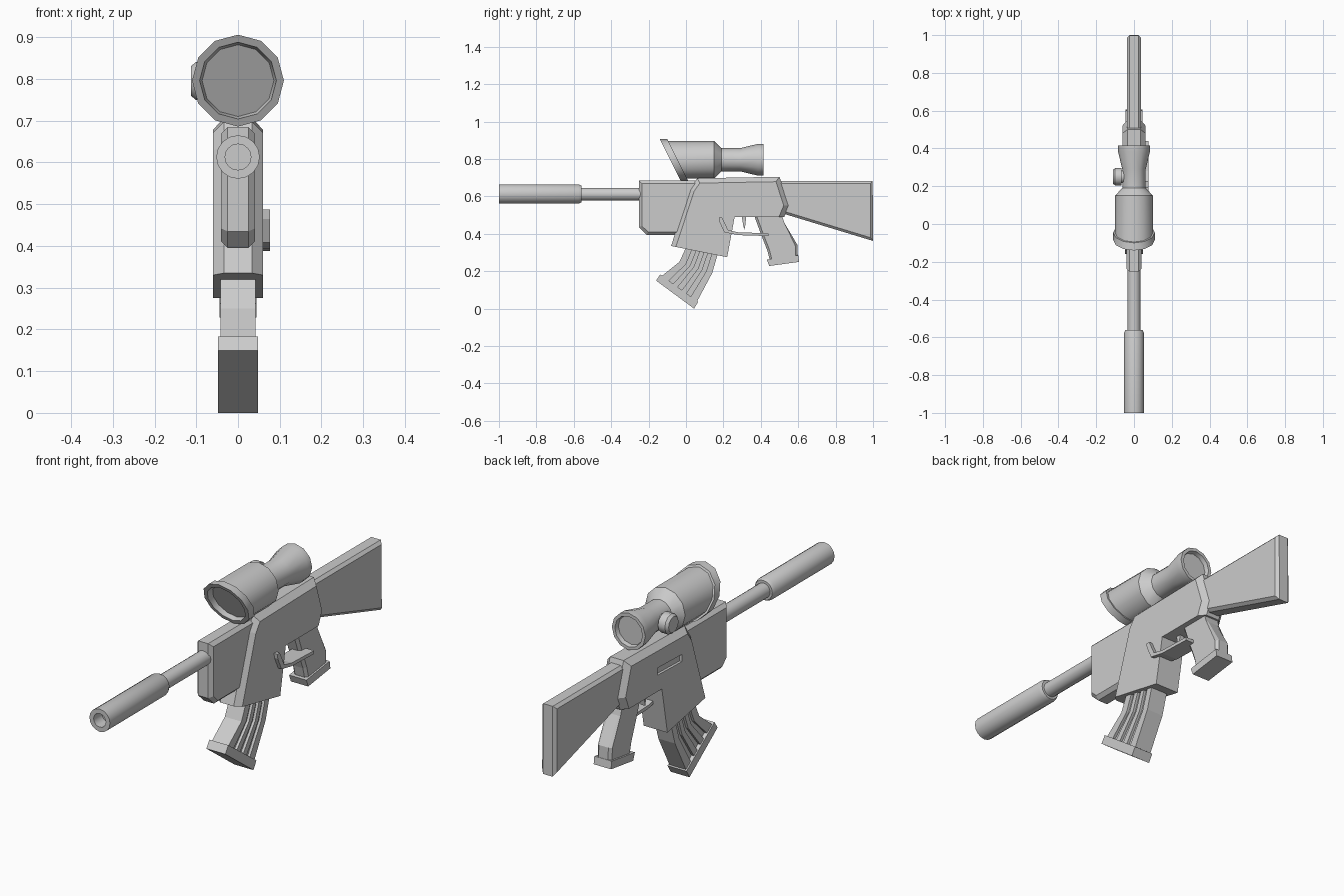
import bpy, bmesh, math
from mathutils import Vector

if "Cube" in bpy.data.objects:
    bpy.data.objects.remove(bpy.data.objects["Cube"])

grey = bpy.data.materials.new("plain_grey")
grey.diffuse_color = (0.6, 0.6, 0.6, 1)
grey.use_nodes = True
grey.node_tree.nodes["Principled BSDF"].inputs["Base Color"].default_value = grey.diffuse_color


def finish(name, bm, smooth=False):
    bmesh.ops.recalc_face_normals(bm, faces=bm.faces)
    me = bpy.data.meshes.new(name)
    bm.to_mesh(me)
    bm.free()
    me.materials.append(grey)
    ob = bpy.data.objects.new(name, me)
    bpy.context.collection.objects.link(ob)
    if smooth:
        bpy.ops.object.select_all(action='DESELECT')
        ob.select_set(True)
        bpy.context.view_layer.objects.active = ob
        bpy.ops.object.shade_smooth_by_angle(angle=math.radians(35))
    return ob


def prism(name, pts, x0, x1, bevel=0, rims=None):
    """Extrude a (y, z) outline along x; chamfer the rim of chosen outline segments."""
    bm = bmesh.new()
    a = [bm.verts.new((x0, y, z)) for y, z in pts]
    b = [bm.verts.new((x1, y, z)) for y, z in pts]
    n = len(pts)
    bm.faces.new(a)
    bm.faces.new(b[::-1])
    for i in range(n):
        j = (i + 1) % n
        bm.faces.new((a[i], b[i], b[j], a[j]))
    if bevel:
        bmesh.ops.recalc_face_normals(bm, faces=bm.faces)
        edges = []
        for i in (range(n) if rims is None else rims):
            j = (i + 1) % n
            edges += [bm.edges.get((s[i], s[j])) for s in (a, b)]
        bmesh.ops.bevel(bm, geom=edges, offset=bevel, segments=1, profile=0.5, affect='EDGES')
    return finish(name, bm)


def lathe(name, rings, origin, sides, axis='Y'):
    """Rings are (distance, radius, slant) around an axis through origin."""
    bm = bmesh.new()
    loops = []
    for d, r, slant in rings:
        loop = []
        for k in range(sides):
            t = 2 * math.pi * k / sides
            u, w = r * math.cos(t), r * math.sin(t)
            p = (u, d - slant * w, w) if axis == 'Y' else (d, u, w)
            loop.append(bm.verts.new(Vector(p) + Vector(origin)))
        loops.append(loop)
    for p, q in zip(loops, loops[1:]):
        for k in range(sides):
            m = (k + 1) % sides
            bm.faces.new((p[k], p[m], q[m], q[k]))
    bm.faces.new(loops[0])
    bm.faces.new(loops[-1])
    return finish(name, bm, True)


# Barrel and hollow-ended muzzle tube
lathe("barrel", [(-0.6, 0.034, 0), (-0.2, 0.034, 0)], (0, 0, 0.612), 16)
lathe("muzzle_tube", [(-0.94, 0.031, 0), (-1, 0.031, 0), (-1, 0.052, 0), (-0.575, 0.052, 0),
                      (-0.56, 0.045, 0)], (0, 0, 0.613), 16)

# Handguard, receiver with magazine well, and stock
prism("handguard", [(-0.252, 0.685), (0.08, 0.685), (0.08, 0.395), (-0.21, 0.395), (-0.252, 0.435)],
      -0.041, 0.041, 0.016, [0, 2, 3, 4])
receiver = prism("receiver", [(0.06, 0.697), (0.5, 0.705), (0.55, 0.55), (0.525, 0.49), (0.26, 0.49),
                              (0.22, 0.275), (-0.08, 0.335), (0.02, 0.64)],
                 -0.06, 0.06, 0.026, [0, 1, 2, 6, 7])
prism("stock", [(0.48, 0.683), (0.998, 0.683), (1.0, 0.362), (0.48, 0.52)], -0.037, 0.037, 0.013, [0, 1, 2])

# Ejection slot cut into the left side
cutter = prism("slot_cutter", [(0.115, 0.56), (0.115, 0.593), (0.29, 0.598), (0.29, 0.565)], -0.1, -0.048)
cutter.hide_render = True
cutter.hide_viewport = True
cut = receiver.modifiers.new("slot", 'BOOLEAN')
cut.object = cutter
cut.operation = 'DIFFERENCE'
cut.solver = 'EXACT'
bpy.context.view_layer.objects.active = receiver
bpy.ops.object.modifier_apply(modifier="slot")
bpy.data.objects.remove(cutter)

# Grip with base plate
prism("grip", [(0.36, 0.51), (0.51, 0.51), (0.525, 0.46), (0.596, 0.34), (0.598, 0.27), (0.45, 0.25),
               (0.435, 0.31), (0.40, 0.40)], -0.036, 0.036, 0.012, [2, 3, 5, 6, 7])
prism("grip_base", [(0.432, 0.262), (0.445, 0.228), (0.605, 0.25), (0.6, 0.285)], -0.044, 0.044)

# Trigger and its strap guard, which sits off to the right
prism("trigger", [(0.297, 0.5), (0.322, 0.5), (0.318, 0.45), (0.312, 0.42), (0.305, 0.45)], -0.012, 0.012)
prism("trigger_guard", [(0.175, 0.487), (0.193, 0.487), (0.225, 0.42), (0.28, 0.408), (0.44, 0.403),
                        (0.44, 0.388), (0.28, 0.393), (0.205, 0.408), (0.178, 0.465)], -0.005, 0.077)

# Curved magazine: core, raised ribs and floor plate
front = [(0.015, 0.36), (-0.035, 0.25), (-0.135, 0.17)]
rear = [(0.175, 0.31), (0.14, 0.19), (0.06, 0.04)]


def mag_strip(name, t0, t1, w):
    def side(t):
        return [tuple(Vector(f).lerp(Vector(r), t)) for f, r in zip(front, rear)]
    prism(name, side(t0) + side(t1)[::-1], -w, w)


mag_strip("magazine_core", 0.02, 0.98, 0.03)
for i, (t0, t1) in enumerate([(0, 0.2), (0.32, 0.45), (0.57, 0.7), (0.82, 1)]):
    mag_strip(f"magazine_rib_{i + 1}", t0, t1, 0.042)
prism("magazine_floor_plate", [(-0.16, 0.15), (-0.138, 0.183), (0.065, 0.036), (0.043, 0.0)], -0.048, 0.048)

# Scope with slanted hood, recessed lenses and side knob
lathe("scope", [(-0.055, 0.086, 0.5), (-0.085, 0.092, 0.5), (-0.085, 0.11, 0.5), (-0.045, 0.11, 0.5),
                (-0.045, 0.101, 0.5), (0.15, 0.101, 0), (0.19, 0.062, 0), (0.29, 0.062, 0),
                (0.385, 0.085, 0), (0.415, 0.085, 0), (0.415, 0.07, 0), (0.395, 0.066, 0)],
      (0, 0, 0.796), 12)
lathe("scope_knob", [(-0.112, 0.036, 0), (-0.1, 0.046, 0), (-0.065, 0.046, 0), (-0.065, 0.034, 0), (-0.02, 0.034, 0)],
      (0, 0.25, 0.795), 12, 'X')
